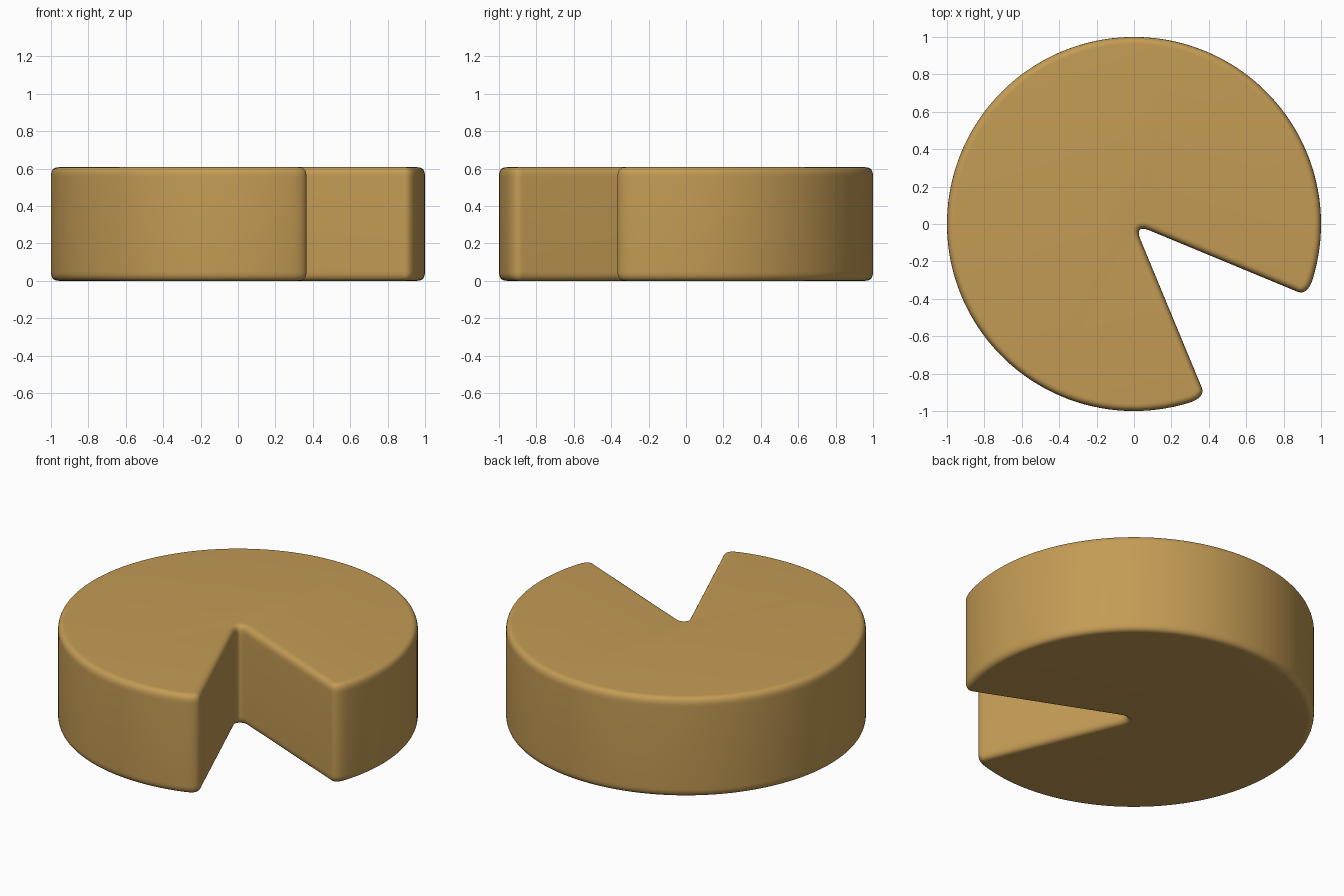
import bpy, bmesh, math
from mathutils import Vector

if "Cube" in bpy.data.objects:
    bpy.data.objects.remove(bpy.data.objects["Cube"])

HEIGHT = 0.607
RIM_IN, RIM_DROP, RIM_STEPS = 0.04, 0.05, 8
CUT_A, CUT_B = -22.5, 292.5      # the two cut faces, 45 degrees apart
EASE = 5                         # corner rounding along the outer arc, degrees


def polar(r, deg):
    a = math.radians(deg)
    return Vector((r * math.cos(a), r * math.sin(a)))


def bend(p, c, q, n=12):
    return [p * (1 - t) ** 2 + c * 2 * t * (1 - t) + q * t * t
            for t in (i / n for i in range(n + 1))]


# Outline, counter-clockwise: outer arc, corner, inner apex, corner
a0, a1 = CUT_A + EASE, CUT_B - EASE
arc = [polar(1, a0 + (a1 - a0) * i / 120) for i in range(1, 120)]
outline = arc
outline += bend(polar(1, a1), polar(1, CUT_B), polar(0.945, CUT_B))
outline += bend(polar(0.095, CUT_B), Vector((0, 0)), polar(0.095, CUT_A))
outline += bend(polar(0.945, CUT_A), polar(1, CUT_A), polar(1, a0))
n = len(outline)

# Outward normals of the outline
normals = []
for i in range(n):
    d = ((outline[i] - outline[i - 1]).normalized()
         + (outline[(i + 1) % n] - outline[i]).normalized()).normalized()
    normals.append(Vector((d.y, -d.x)))

# Rounded rim profile as (inset, height), bottom to top
rim = bend(Vector((RIM_IN, 0)), Vector((0, 0)), Vector((0, RIM_DROP)), RIM_STEPS)
levels = [(p.x, p.y) for p in rim] + [(p.x, HEIGHT - p.y) for p in reversed(rim)]

# Skin the wheel from stacked rings
bm = bmesh.new()
rings = []
for inset, z in levels:
    rings.append([bm.verts.new((*(p - m * inset), z)) for p, m in zip(outline, normals)])
for lo, hi in zip(rings, rings[1:]):
    for i in range(n):
        j = (i + 1) % n
        bm.faces.new((lo[i], lo[j], hi[j], hi[i]))
bm.faces.new(rings[-1])
bm.faces.new(rings[0][::-1])
for f in bm.faces:
    f.smooth = True

mesh = bpy.data.meshes.new("cheese_wheel")
bm.to_mesh(mesh)
bm.free()
wheel = bpy.data.objects.new("cheese_wheel", mesh)
bpy.context.collection.objects.link(wheel)

mat = bpy.data.materials.new("cheese_rind")
mat.diffuse_color = (0.55, 0.33, 0.09, 1)
mat.use_nodes = True
mat.node_tree.nodes["Principled BSDF"].inputs["Base Color"].default_value = mat.diffuse_color
mesh.materials.append(mat)
